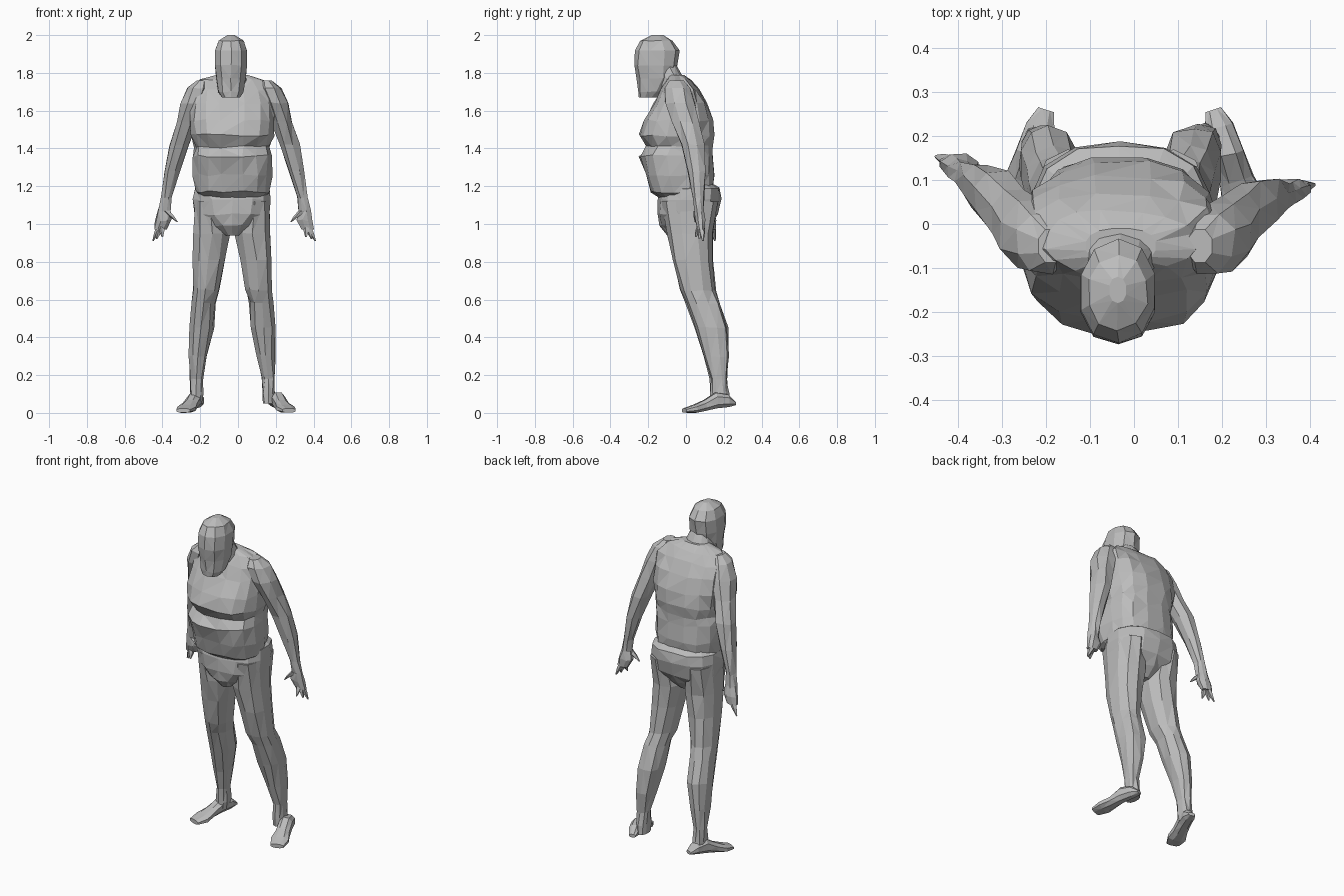
import bpy
import bmesh
import math
import random
from mathutils import Vector

random.seed(4)
old_cube = bpy.data.objects.get("Cube")
if old_cube:
    bpy.data.objects.remove(old_cube, do_unlink=True)

# One plain clay colour
clay = bpy.data.materials.new("clay grey")
clay.use_nodes = True
clay.diffuse_color = (.5, .5, .5, 1)
clay.node_tree.nodes["Principled BSDF"].inputs["Base Color"].default_value = (.5, .5, .5, 1)


def loft(name, rings, sides=10, power=2.3, jitter=.005):
    """Skin a chain of rounded rings, each given as centre and two half axes."""
    bm = bmesh.new()
    loops = []
    for index, (centre, across, along) in enumerate(rings):
        inner = 0 < index < len(rings) - 1
        loop = []
        for k in range(sides):
            angle = math.tau * (k + .5) / sides
            c, s = math.cos(angle), math.sin(angle)
            c = math.copysign(abs(c) ** (2 / power), c)
            s = math.copysign(abs(s) ** (2 / power), s)
            point = Vector(centre) + Vector(across) * c + Vector(along) * s
            if inner:
                point += Vector([random.uniform(-jitter, jitter) for _ in range(3)])
            point.z = max(point.z, 0)
            loop.append(bm.verts.new(point))
        loops.append(loop)
    for low, high in zip(loops, loops[1:]):
        for k in range(sides):
            n = (k + 1) % sides
            bm.faces.new((low[k], low[n], high[n], high[k]))
    bm.faces.new(loops[0][::-1])
    bm.faces.new(loops[-1])
    bmesh.ops.triangulate(bm, faces=bm.faces[:], quad_method='SHORT_EDGE')
    bmesh.ops.recalc_face_normals(bm, faces=bm.faces[:])
    mesh = bpy.data.meshes.new(name)
    bm.to_mesh(mesh)
    bm.free()
    mesh.materials.append(clay)
    obj = bpy.data.objects.new(name, mesh)
    bpy.context.collection.objects.link(obj)
    return obj


def level(x, z, half_width, front, back):
    """Horizontal ring spanning from its front to its back."""
    return ((x, (front + back) / 2, z), (half_width, 0, 0), (0, (back - front) / 2, 0))


def spike(name, base, tip, thick):
    """Small tapering finger between two points."""
    base, tip = Vector(base), Vector(tip)
    rings = [(base.lerp(tip, t), (thick * w, 0, 0), (0, thick * w, 0))
             for t, w in ((0, 1), (.5, .8), (1, .2))]
    loft(name, rings, sides=5, power=2, jitter=0)


MIDDLE = -.03

# Torso: height, half width, front, back, with creases under chest and belly
torso = [(1.13, .15, -.13, .1), (1.17, .2, -.19, .14), (1.26, .21, -.22, .15),
         (1.36, .21, -.25, .15), (1.41, .2, -.21, .14), (1.47, .22, -.25, .15),
         (1.55, .23, -.22, .14), (1.64, .23, -.17, .11), (1.71, .22, -.13, .07),
         (1.76, .17, -.11, .03), (1.79, .08, -.09, -.01)]
loft("torso", [level(MIDDLE, *row) for row in torso], sides=16, power=2.5, jitter=.007)

# Hips
hips = [(.94, .04, -.1, .08), (.99, .11, -.14, .13), (1.05, .2, -.15, .17),
        (1.13, .21, -.15, .19), (1.19, .2, -.14, .18), (1.22, .16, -.1, .13)]
loft("hips", [level(MIDDLE, *row) for row in hips], sides=14, power=2.4)

# Neck and head
neck = [(1.7, .1, -.13, .03), (1.77, .08, -.15, -.01), (1.84, .06, -.18, -.05)]
loft("neck", [level(MIDDLE, *row) for row in neck])
head = [(1.67, .05, -.25, -.15), (1.7, .07, -.255, -.11), (1.77, .08, -.26, -.06),
        (1.84, .09, -.275, -.045), (1.92, .09, -.27, -.035), (1.97, .07, -.24, -.07),
        (2, .02, -.18, -.12)]
loft("head", [level(MIDDLE - .007, *row) for row in head], power=2.2, jitter=.003)

# Leg: height, sideways offset, half width, front, back
leg = [(.05, .19, .03, .13, .23), (.1, .19, .035, .13, .225), (.18, .19, .037, .13, .215),
       (.3, .18, .05, .095, .225), (.45, .165, .067, .045, .22), (.58, .155, .065, 0, .18),
       (.65, .14, .07, -.03, .155), (.81, .125, .085, -.07, .14),
       (.95, .11, .098, -.1, .14), (1.12, .12, .08, -.13, .17)]
# Foot: step from heel to toe, half width, sole height, top height
foot = [(0, .02, .04, .06), (.15, .035, .03, .1), (.38, .038, .02, .11),
        (.6, .042, .01, .07), (.8, .055, 0, .045), (1, .04, 0, .025)]
# Arm: height, sideways offset, half width, depth position, half depth
arm = [(1.76, .17, .03, -.05, .04), (1.72, .19, .06, -.045, .07), (1.64, .22, .067, -.03, .085),
       (1.54, .25, .06, 0, .075), (1.42, .29, .057, .035, .065),
       (1.28, .328, .045, .055, .05), (1.14, .36, .028, .065, .03),
       (1.07, .37, .035, .07, .027), (1.02, .375, .045, .075, .03), (.97, .39, .035, .08, .02)]

for side, label in ((1, "left"), (-1, "right")):
    loft(label + "_leg", [level(MIDDLE + side * x, z, w, f, b) for z, x, w, f, b in leg])

    # Feet turn outward
    heel = Vector((side * .19 - .01, .26, 0))
    toe = Vector((side * .28 - .01, -.01, 0))
    across = Vector((.95, side * .31, 0))
    loft(label + "_foot", [(heel.lerp(toe, t) + Vector((0, 0, (low + top) / 2)),
                            across * w, (0, 0, (top - low) / 2))
                           for t, w, low, top in foot], sides=8, jitter=.002)

    # The right arm hangs further back
    def swing(z):
        return max(0, 1.7 - z) * .08 if side < 0 else 0

    def hand_point(x, y, z):
        return (side * x - .02, y + swing(z), z)

    loft(label + "_arm", [(hand_point(x, y, z), (w, 0, 0), (0, d, 0))
                          for z, x, w, y, d in arm], sides=8, power=2.1)
    spike(label + "_thumb", hand_point(.36, .06, 1.07), hand_point(.3, .05, 1.01), .02)
    for number, (x, z) in enumerate(((.38, .93), (.41, .92), (.43, .91))):
        spike(f"{label}_finger_{number}", hand_point(.385, .08, 1),
              hand_point(x, .05 + number * .02, z), .02)
